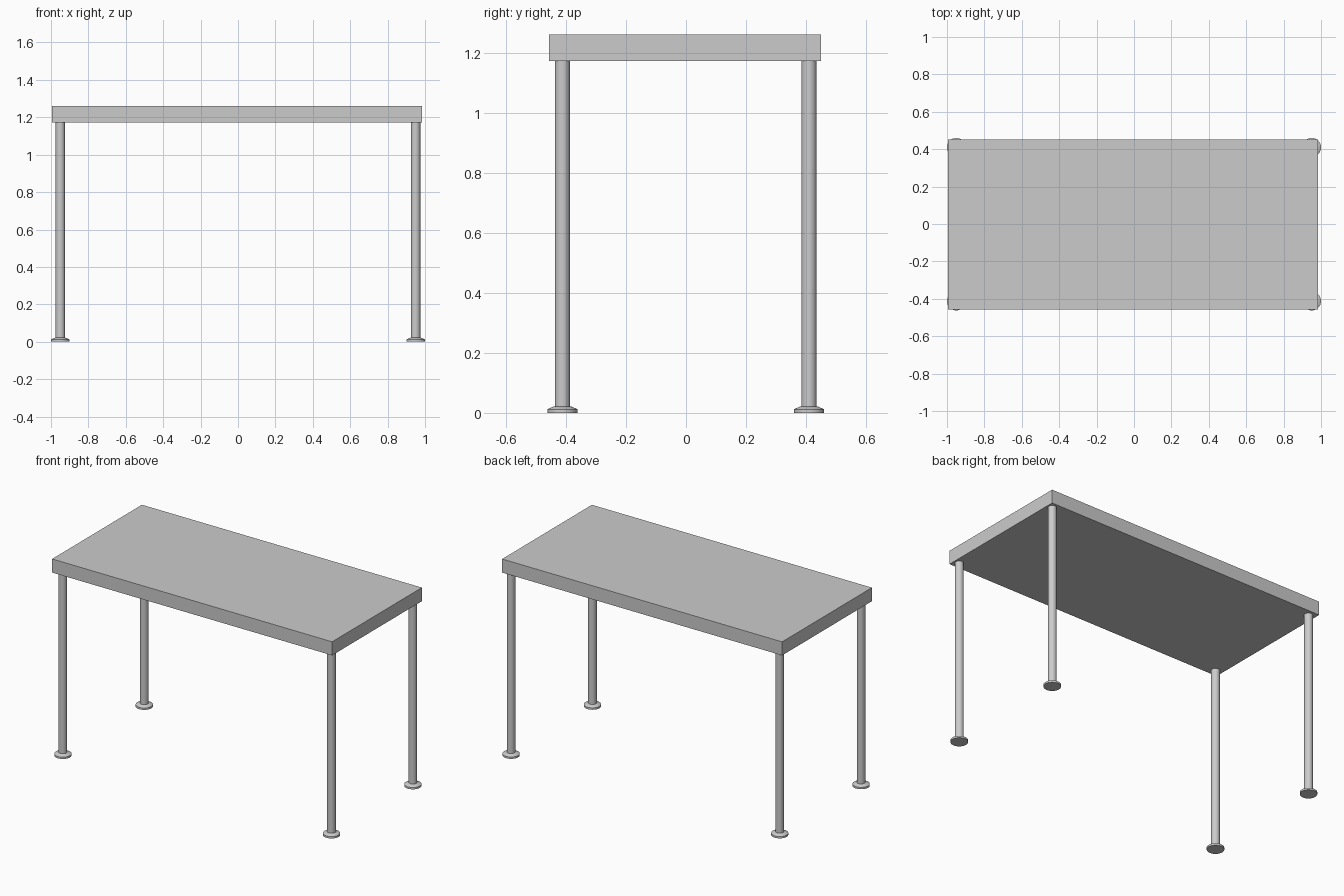
import bpy, bmesh, math

if "Cube" in bpy.data.objects:
    bpy.data.objects.remove(bpy.data.objects["Cube"])


def finish(name, bm, smooth=False):
    bmesh.ops.recalc_face_normals(bm, faces=bm.faces[:])
    mesh = bpy.data.meshes.new(name)
    bm.to_mesh(mesh)
    bm.free()
    obj = bpy.data.objects.new(name, mesh)
    bpy.context.collection.objects.link(obj)
    if smooth:
        bpy.ops.object.select_all(action='DESELECT')
        obj.select_set(True)
        bpy.context.view_layer.objects.active = obj
        bpy.ops.object.shade_smooth_by_angle(angle=math.radians(30))
    return obj


def lathe(name, profile, x, y, sides=32):
    """Revolve (radius, height) points about a vertical axis."""
    bm = bmesh.new()
    verts = [bm.verts.new((r, 0, z)) for r, z in profile]
    edges = [bm.edges.new(pair) for pair in zip(verts, verts[1:])]
    bmesh.ops.spin(bm, geom=verts + edges, cent=(0, 0, 0), axis=(0, 0, 1),
                   angle=2 * math.pi, steps=sides)
    bmesh.ops.remove_doubles(bm, verts=bm.verts[:], dist=1e-5)
    obj = finish(name, bm, True)
    obj.location = (x, y, 0)


# Tabletop slab
bm = bmesh.new()
bmesh.ops.create_cube(bm, size=1)
for v in bm.verts:
    v.co.x = v.co.x * 1.98 - 0.005
    v.co.y = v.co.y * 0.907 - 0.003
    v.co.z = v.co.z * 0.087 + 1.217
finish("tabletop", bm)

# Round legs with flared disc feet
LEG = [(0, 0.015), (0.025, 0.015), (0.025, 1.174), (0, 1.174)]
FOOT = [(0, 0), (0.05, 0), (0.05, 0.012), (0.044, 0.015),
        (0.030, 0.021), (0.025, 0.022), (0, 0.022)]
for side, x in (("left", -0.95), ("right", 0.95)):
    for end, y in (("front", -0.412), ("back", 0.41)):
        lathe(f"{end}_{side}_leg", LEG, x, y)
        lathe(f"{end}_{side}_foot", FOOT, x, y)
